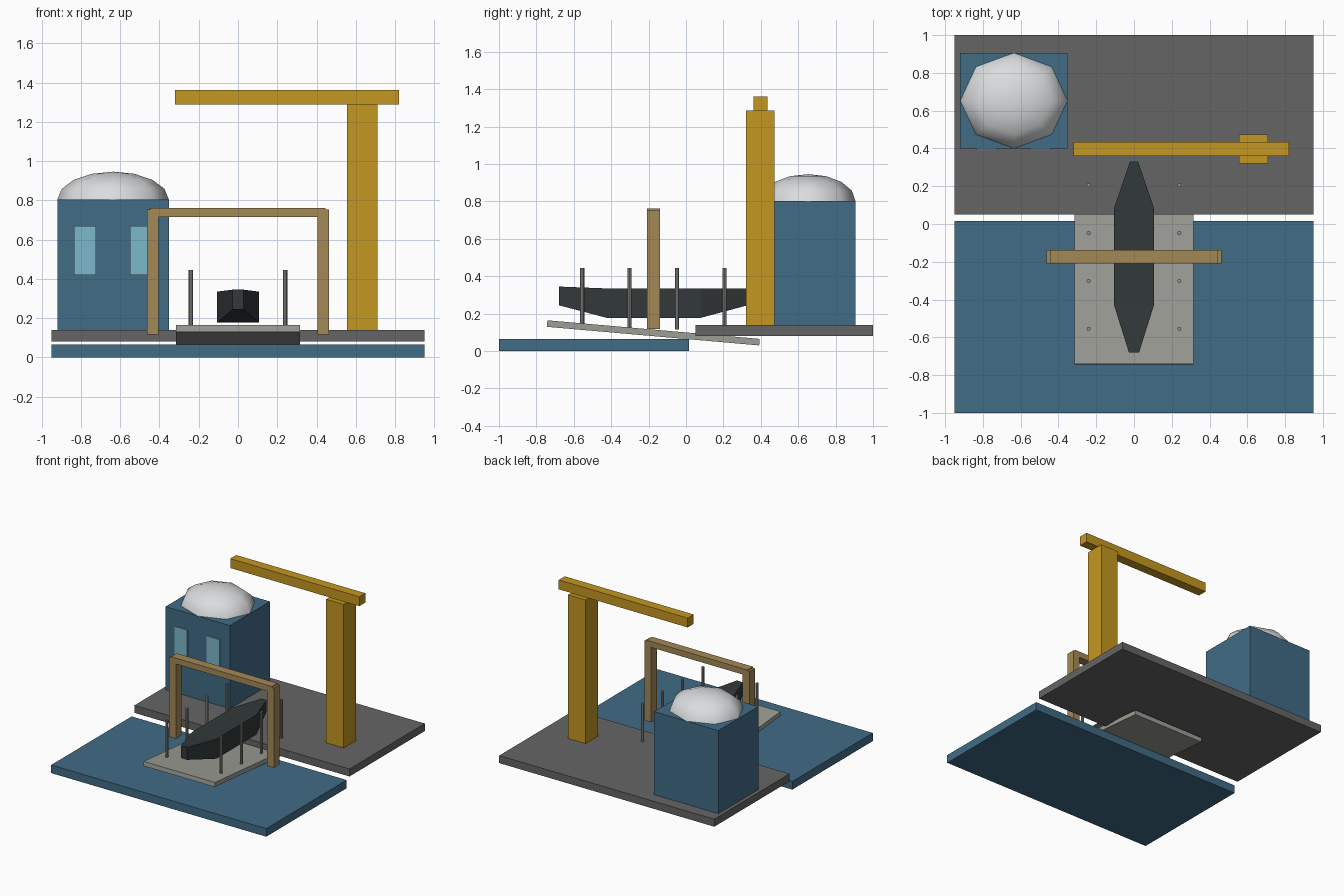
import bpy, bmesh, math
from mathutils import Matrix

cube = bpy.data.objects.get("Cube")
if cube:
    bpy.data.objects.remove(cube, do_unlink=True)


def material(name, rgb):
    m = bpy.data.materials.new(name)
    m.use_nodes = True
    m.diffuse_color = (*rgb, 1)
    bsdf = next(n for n in m.node_tree.nodes if n.type == 'BSDF_PRINCIPLED')
    bsdf.inputs["Base Color"].default_value = (*rgb, 1)
    return m


blue = material("harbour blue", (0.053, 0.15, 0.24))
concrete = material("dark concrete", (0.13, 0.13, 0.13))
yellow = material("crane yellow", (0.56, 0.31, 0.015))
stone = material("slipway grey", (0.34, 0.34, 0.31))
timber = material("timber", (0.37, 0.25, 0.095))
black = material("hull black", (0.032, 0.04, 0.041))
glass = material("window glass", (0.20, 0.48, 0.60))
steel = material("prop steel", (0.28, 0.28, 0.27))
white = material("dome white", (0.70, 0.72, 0.73))


def finish(name, bm, mat):
    bmesh.ops.recalc_face_normals(bm, faces=bm.faces)
    mesh = bpy.data.meshes.new(name)
    bm.to_mesh(mesh)
    bm.free()
    mesh.materials.append(mat)
    ob = bpy.data.objects.new(name, mesh)
    bpy.context.collection.objects.link(ob)
    return ob


def box(name, mat, x, y, z):
    """Box given by its (min, max) range along each axis."""
    bm = bmesh.new()
    bmesh.ops.create_cube(bm, size=1)
    for v in bm.verts:
        v.co = [r[0] if c < 0 else r[1] for c, r in zip(v.co, (x, y, z))]
    return finish(name, bm, mat)


# Water basin and quay
box("water", blue, (-0.95, 0.95), (-1, 0.015), (0, 0.065))
box("quay", concrete, (-0.95, 0.95), (0.05, 1), (0.08, 0.14))

# Sloping slipway
slip = box("slipway", stone, (-0.315, 0.315), (-0.57, 0.57), (-0.0175, 0.0175))
slip.location = (0, -0.175, 0.0975)
slip.rotation_euler.x = math.radians(-5)

# Hull lofted through rectangular sections: y, half width, bottom, top
sections = [(-0.68, 0.027, 0.245, 0.345), (-0.425, 0.107, 0.178, 0.335),
            (0.08, 0.107, 0.178, 0.335), (0.33, 0.022, 0.245, 0.335)]
bm = bmesh.new()
rings = [[bm.verts.new(p) for p in ((-w, y, lo), (w, y, lo), (w, y, hi), (-w, y, hi))]
         for y, w, lo, hi in sections]
for a, b in zip(rings, rings[1:]):
    for i in range(4):
        j = (i + 1) % 4
        bm.faces.new((a[i], a[j], b[j], b[i]))
bm.faces.new(rings[0])
bm.faces.new(rings[-1])
finish("hull", bm, black)

# Props along both sides of the hull
for side, s in (("left", 1), ("right", -1)):
    for i in range(4):
        bm = bmesh.new()
        bmesh.ops.create_cone(bm, cap_ends=True, segments=8, radius1=0.011,
                              radius2=0.011, depth=0.33,
                              matrix=Matrix.Translation((s * 0.24, -0.555 + i * 0.2535, 0.28)))
        finish(f"prop_{side}_{i + 1}", bm, steel)

    # Gantry legs
    box(f"gantry_leg_{side}", timber, sorted((s * 0.404, s * 0.463)),
        (-0.208, -0.138), (0.117, 0.753))
box("gantry_beam", timber, (-0.445, 0.445), (-0.208, -0.138), (0.715, 0.762))

# Crane
box("crane_column", yellow, (0.555, 0.71), (0.32, 0.473), (0.14, 1.287))
box("crane_boom", yellow, (-0.32, 0.82), (0.36, 0.435), (1.287, 1.362))

# Dock house with windows
box("house", blue, (-0.92, -0.352), (0.4, 0.905), (0.14, 0.803))
for name, x in (("window_right", -0.78), ("window_left", -0.495)):
    box(name, glass, (x - 0.056, x + 0.056), (0.392, 0.4), (0.42, 0.67))

# Flattened half dome on the roof
bm = bmesh.new()
bmesh.ops.create_uvsphere(bm, u_segments=8, v_segments=8, radius=1)
bmesh.ops.delete(bm, geom=[v for v in bm.verts if v.co.z < -0.1], context='VERTS')
bmesh.ops.scale(bm, vec=(0.284, 0.253, 0.143), verts=bm.verts)
bmesh.ops.translate(bm, vec=(-0.636, 0.653, 0.803), verts=bm.verts)
for f in bm.faces:
    f.smooth = True
finish("dome", bm, white)
